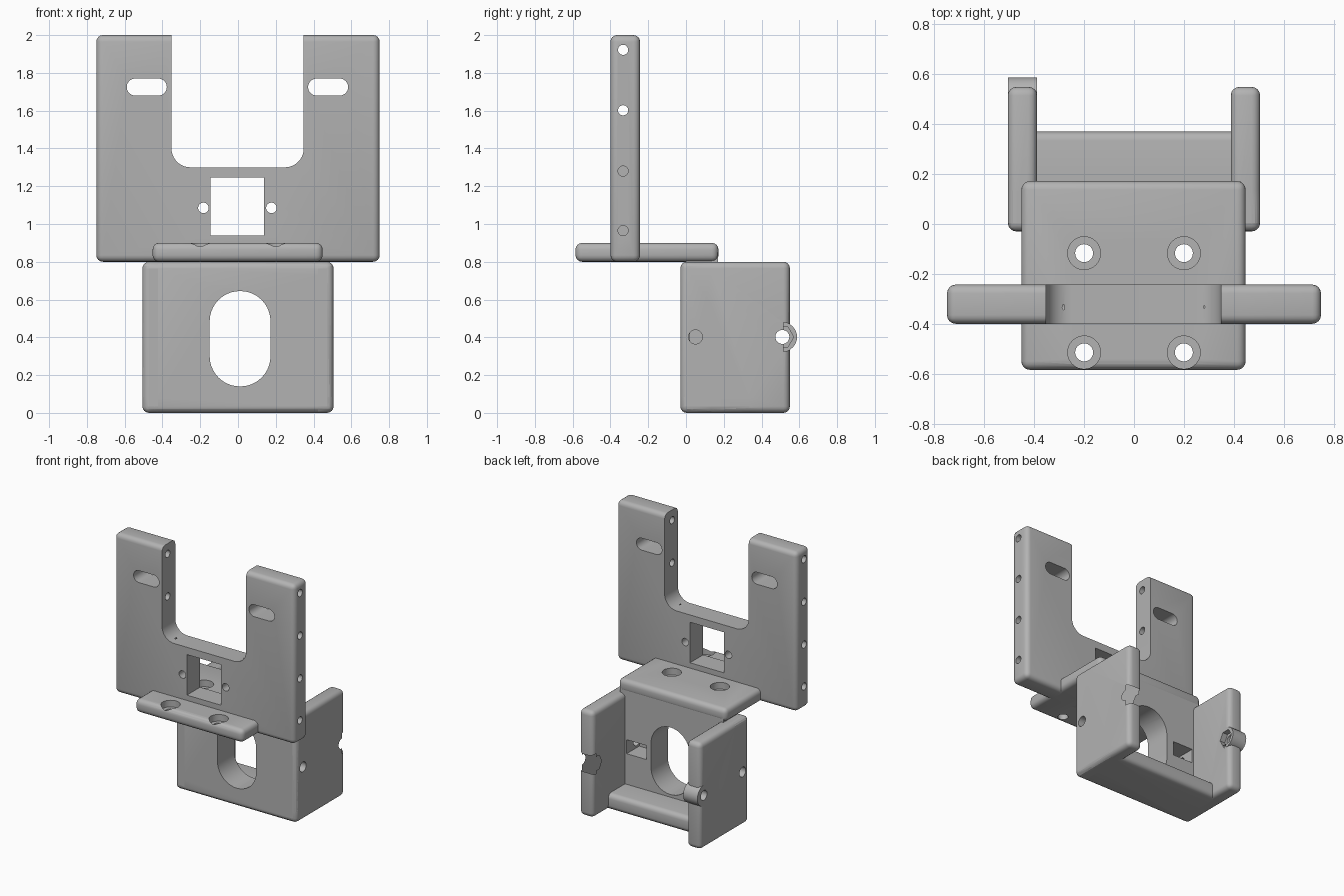
import bpy
import bmesh
from math import pi, cos, sin, radians
from mathutils import Vector

old = bpy.data.objects.get("Cube")
if old:
    bpy.data.objects.remove(old, do_unlink=True)

GREY = (0.45, 0.45, 0.45, 1)
mat = bpy.data.materials.new("plain grey")
mat.use_nodes = True
mat.diffuse_color = GREY
mat.node_tree.nodes["Principled BSDF"].inputs["Base Color"].default_value = GREY


def finish(bm, name):
    bmesh.ops.recalc_face_normals(bm, faces=bm.faces)
    mesh = bpy.data.meshes.new(name)
    bm.to_mesh(mesh)
    bm.free()
    mesh.materials.append(mat)
    ob = bpy.data.objects.new(name, mesh)
    bpy.context.collection.objects.link(ob)
    return ob


def rounded_box(name, x, y, z, r=0.035):
    """Box between three (low, high) ranges with rounded edges."""
    bm = bmesh.new()
    bmesh.ops.create_cube(bm, size=1)
    for v in bm.verts:
        v.co = Vector([(a + b) / 2 + c * (b - a) for c, (a, b) in zip(v.co, (x, y, z))])
    if r:
        bmesh.ops.bevel(bm, geom=bm.edges[:], offset=r, segments=4,
                        profile=0.5, affect='EDGES', clamp_overlap=True)
    return finish(bm, name)


def rounded_rect(a, b, r=0.0, n=10):
    """Outline of a rectangle with corner radius r; a full radius gives a slot or circle."""
    pts = []
    corners = ((a[1] - r, b[1] - r), (a[0] + r, b[1] - r),
               (a[0] + r, b[0] + r), (a[1] - r, b[0] + r))
    for k, (cx, cy) in enumerate(corners):
        for i in range(n + 1):
            t = pi / 2 * (k + i / n)
            p = Vector((cx + r * cos(t), cy + r * sin(t)))
            if all((p - q).length > 1e-4 for q in pts):
                pts.append(p)
    return pts


def circle(a, b, r, sides=32):
    return [Vector((a + r * cos(2 * pi * i / sides), b + r * sin(2 * pi * i / sides)))
            for i in range(sides)]


def prism(pts, axis, lo, hi):
    """Extrude an outline along x, y or z."""
    place = {'x': lambda p, t: (t, p[0], p[1]),
             'y': lambda p, t: (p[0], t, p[1]),
             'z': lambda p, t: (p[0], p[1], t)}[axis]
    bm = bmesh.new()
    ends = [[bm.verts.new(place(p, t)) for p in pts] for t in (lo, hi)]
    for ring in ends:
        bm.faces.new(ring)
    for i in range(len(pts)):
        j = (i + 1) % len(pts)
        bm.faces.new((ends[0][i], ends[0][j], ends[1][j], ends[1][i]))
    return finish(bm, "tool")


def combine(ob, tools, operation):
    """Apply a boolean with every tool, then drop the tools."""
    for tool in tools:
        mod = ob.modifiers.new("boolean", 'BOOLEAN')
        mod.operation = operation
        mod.solver = 'EXACT'
        mod.object = tool
    deps = bpy.context.evaluated_depsgraph_get()
    deps.update()
    mesh = bpy.data.meshes.new_from_object(ob.evaluated_get(deps))
    ob.modifiers.clear()
    ob.data = mesh
    mesh.name = ob.name
    for tool in tools:
        bpy.data.objects.remove(tool, do_unlink=True)


# Upright U-shaped plate
upright = rounded_box("upright_plate", (-0.75, 0.75), (-0.4, -0.243), (0.8, 2))
front = (-0.6, 0)
cuts = [prism(rounded_rect((-0.352, 0.348), (1.3, 2.4), 0.1), 'y', *front),
        prism(rounded_rect((-0.145, 0.137), (0.94, 1.245)), 'y', *front)]
for side in (-1, 1):
    cx = side * 0.48 - 0.003
    cuts.append(prism(rounded_rect((cx - 0.106, cx + 0.106), (1.68, 1.77), 0.045), 'y', *front))
    cuts.append(prism(circle(side * 0.18 - 0.003, 1.085, 0.028), 'y', *front))
    for z in (0.965, 1.28):
        cuts.append(prism(circle(-0.333, z, 0.027), 'x', *sorted((side * 0.28, side * 0.9))))
for z in (1.602, 1.922):
    cuts.append(prism(circle(-0.333, z, 0.027), 'x', -0.9, 0.9))
combine(upright, cuts, 'DIFFERENCE')

# Horizontal plate with counterbored screw holes
plate = rounded_box("mounting_plate", (-0.452, 0.448), (-0.585, 0.172), (0.8, 0.9))
cuts = []
for x in (-0.2, 0.2):
    for y in (-0.515, -0.117):
        cuts.append(prism(circle(x, y, 0.036), 'z', 0.6, 1))
        cuts.append(prism(circle(x, y, 0.066), 'z', 0.85, 1))
combine(plate, cuts, 'DIFFERENCE')

# Lower bracket: front wall, floor, two cheeks and hinge lugs
bracket = rounded_box("lower_bracket", (-0.506, 0.506), (-0.03, 0.17), (0, 0.8))
adds = [rounded_box("floor", (-0.506, 0.506), (-0.03, 0.37), (0, 0.12)),
        rounded_box("neck", (-0.43, 0.43), (0, 0.17), (0.6, 0.85), 0)]
cuts = [prism(rounded_rect((-0.15, 0.172), (0.14, 0.645), 0.16), 'y', -0.2, 0.3)]
for side in (-1, 1):
    def span(a, b):
        return sorted((side * a, side * b))
    adds.append(rounded_box("cheek", span(0.388, 0.506), (-0.03, 0.55), (0, 0.8)))
    adds.append(prism(circle(0.51, 0.402, 0.078), 'x', *span(0.388, 0.506)))
    # hinge holes with hexagonal nut pockets on the inner faces
    cuts.append(prism(circle(0.51, 0.402, 0.037), 'x', *span(0.3, 0.6)))
    cuts.append(prism(circle(0.51, 0.402, 0.06, 6), 'x', *span(0.3, 0.43)))
    # side screw holes meeting nut slots in the front wall
    cuts.append(prism(circle(0.05, 0.402, 0.037), 'x', *span(0.25, 0.6)))
    cuts.append(rounded_box("nut_slot", span(0.21, 0.375), (0.02, 0.3), (0.35, 0.455), 0))
combine(bracket, adds, 'UNION')
combine(bracket, cuts, 'DIFFERENCE')

# Smooth the roundings, keep the cut edges sharp
bpy.ops.object.select_all(action='DESELECT')
for ob in (upright, plate, bracket):
    ob.select_set(True)
bpy.context.view_layer.objects.active = upright
bpy.ops.object.shade_smooth_by_angle(angle=radians(30))
